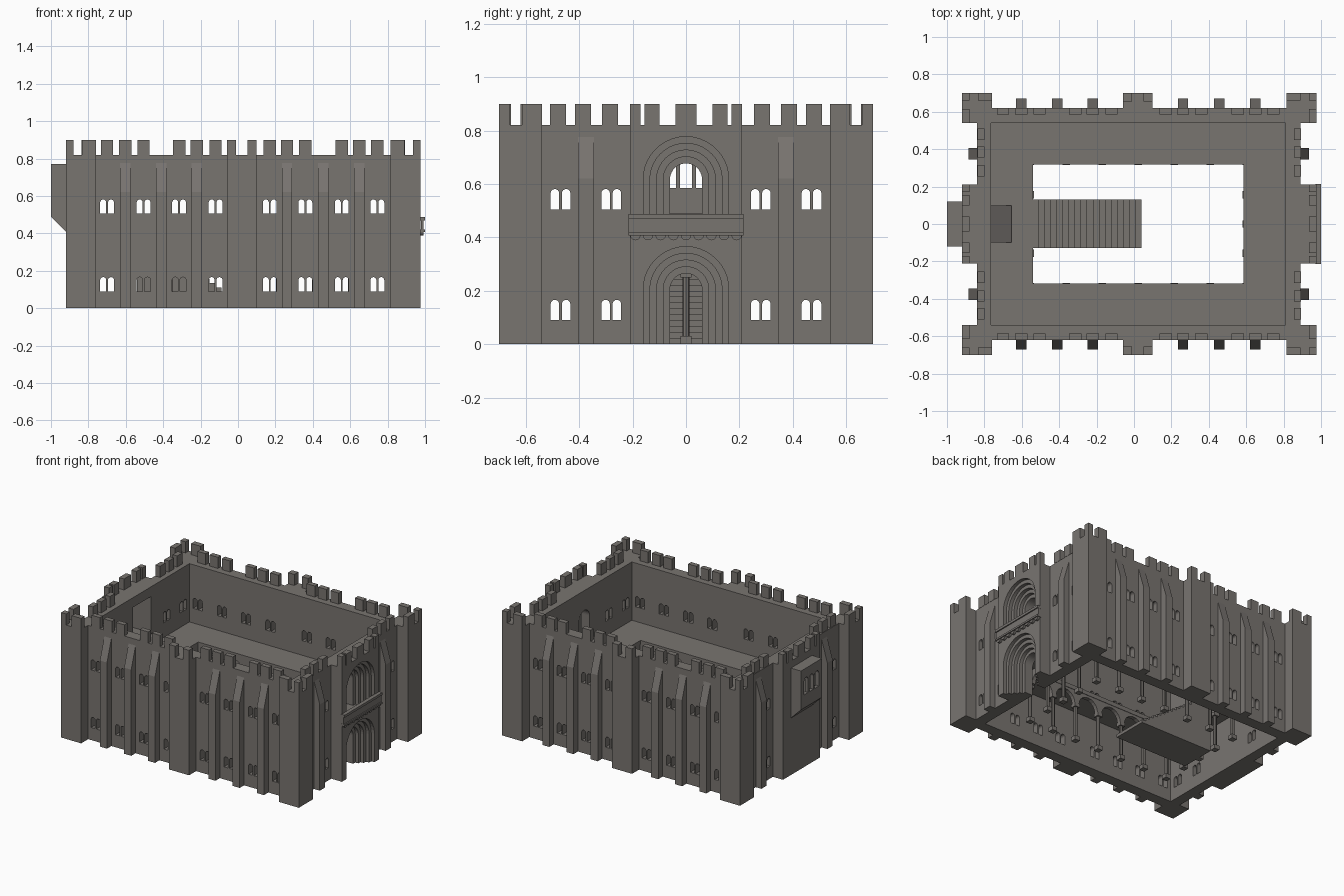
import bpy, bmesh, math

if "Cube" in bpy.data.objects:
    bpy.data.objects.remove(bpy.data.objects["Cube"])

stone = bpy.data.materials.new("grey_stone")
stone.use_nodes = True
stone.diffuse_color = (0.19, 0.176, 0.163, 1)
stone.node_tree.nodes["Principled BSDF"].inputs["Base Color"].default_value = stone.diffuse_color


def prism(bm, pts, axis, a, b):
    """Extrude a (u, z) outline from a to b along the x or y axis."""
    def place(u, z, t):
        return (t, u, z) if axis == "x" else (u, t, z)
    near = [bm.verts.new(place(u, z, a)) for u, z in pts]
    far = [bm.verts.new(place(u, z, b)) for u, z in pts]
    bm.faces.new(near)
    bm.faces.new(far[::-1])
    for i in range(len(pts)):
        j = (i + 1) % len(pts)
        bm.faces.new((near[j], near[i], far[i], far[j]))


def box(bm, x0, x1, y0, y1, z0, z1):
    prism(bm, [(x0, z0), (x1, z0), (x1, z1), (x0, z1)], "y", y0, y1)


def arch(u, r, z0, spring, n=12):
    curve = [(u + r * math.cos(math.pi * i / n), spring + r * math.sin(math.pi * i / n))
             for i in range(n + 1)]
    return [(u + r, z0)] + curve + [(u - r, z0)]


def finish(bm, name):
    bmesh.ops.recalc_face_normals(bm, faces=bm.faces[:])
    mesh = bpy.data.meshes.new(name)
    bm.to_mesh(mesh)
    bm.free()
    mesh.materials.append(stone)
    obj = bpy.data.objects.new(name, mesh)
    bpy.context.collection.objects.link(obj)
    return obj


def boxes(name, specs):
    bm = bmesh.new()
    for s in specs:
        box(bm, *s)
    return finish(bm, name)


def cut(obj, *cutter_meshes):
    """Carve each cutter out of the object in turn."""
    for bm in cutter_meshes:
        cutter = finish(bm, "cutter")
        cutter.hide_render = True
        mod = obj.modifiers.new("cut", "BOOLEAN")
        mod.operation, mod.solver, mod.object = "DIFFERENCE", "EXACT", cutter
        bpy.context.view_layer.update()
        graph = bpy.context.evaluated_depsgraph_get()
        mesh = bpy.data.meshes.new_from_object(obj.evaluated_get(graph))
        obj.modifiers.clear()
        obj.data = mesh
        bpy.data.objects.remove(cutter)


def arch_cutter(pts, a, b):
    bm = bmesh.new()
    prism(bm, pts, "x", a, b)
    return bm


def window_pairs(centres, axis, a, b):
    bm = bmesh.new()
    for c in centres:
        for sill in (0.09, 0.505):
            for side in (-1, 1):
                prism(bm, arch(c + side * 0.021, 0.016, sill, sill + 0.06, 8), axis, a, b)
    return bm


TOP, CREST = 0.82, 0.90
long_windows = [-0.70, -0.505, -0.315, -0.12, 0.17, 0.36, 0.555, 0.745]
long_buttresses = [-0.603, -0.41, -0.22, 0.262, 0.455, 0.648]
long_merlons = [-0.70, -0.603, -0.505, -0.315, -0.22, -0.12,
                0.17, 0.262, 0.36, 0.555, 0.648, 0.745]

# Long curtain walls with paired arched windows
for label, s in (("front", -1), ("back", 1)):
    y0, y1 = sorted((s * 0.54, s * 0.62))
    wall = boxes(label + "_wall", [(-0.84, 0.89, y0, y1, 0, TOP)])
    cut(wall, window_pairs(long_windows, "y", y0 - 0.02, y1 + 0.02))
    boxes(label + "_middle_tower", [(-0.06, 0.10, *sorted((s * 0.54, s * 0.70)), 0, TOP)])

# Short curtain walls either side of the end blocks
for label, x0, x1 in (("left", -0.84, -0.765), ("right", 0.81, 0.89)):
    for end, s in (("front", -1), ("back", 1)):
        wall = boxes(label + "_wall_" + end, [(x0, x1, *sorted((s * 0.21, s * 0.56)), 0, TOP)])
        cut(wall, window_pairs([s * 0.28, s * 0.47], "x", x0 - 0.02, x1 + 0.02))

# Corner towers
boxes("corner_towers", [(x, x + 0.16, *sorted((s * 0.54, s * 0.70)), 0, TOP)
                        for x in (-0.92, 0.815) for s in (-1, 1)])

# Buttresses with sloping tops
bm = bmesh.new()
for s in (-1, 1):
    slope = [(s * 0.61, 0), (s * 0.67, 0), (s * 0.67, 0.62), (s * 0.62, 0.775), (s * 0.61, 0.775)]
    for x in long_buttresses:
        prism(bm, slope, "x", x - 0.028, x + 0.028)
    for wall_x, d in ((0.89, 1), (-0.84, -1)):
        side = [(wall_x - d * 0.01, 0), (wall_x + d * 0.045, 0), (wall_x + d * 0.045, 0.62),
                (wall_x, 0.775), (wall_x - d * 0.01, 0.775)]
        prism(bm, side, "y", s * 0.375 - 0.03, s * 0.375 + 0.03)
finish(bm, "buttresses")

# Gatehouse with stepped round arches, a portal below and a doorway above
gate = boxes("gatehouse", [(0.81, 0.975, -0.21, 0.21, 0, TOP)])
for base, spring in ((-0.02, 0.205), (0.42, 0.617)):
    for i in range(5):
        depth = 0.2 if i == 4 else 0.025 * (i + 1)
        cut(gate, arch_cutter(arch(0, 0.16 - 0.025 * i, base, spring, 20), 0.975 - depth, 1.0))

# Balcony over the portal
bm = bmesh.new()
box(bm, 0.97, 1.0, -0.215, 0.215, 0.407, 0.42)
box(bm, 0.978, 0.992, -0.215, 0.215, 0.42, 0.47)
box(bm, 0.972, 1.0, -0.215, 0.215, 0.47, 0.488)
for i in range(9):
    y = -0.19 + i * 0.0475
    prism(bm, [(y + 0.02 * math.cos(a), 0.409 + 0.02 * math.sin(a))
               for a in (math.pi * (1 + k / 6) for k in range(7))], "x", 0.97, 0.993)
finish(bm, "balcony")

# Left end block with its projecting bay, hollow inside
recess = (-0.975, -0.75, -0.10, 0.10, 0.49, 0.75)
block = boxes("left_end_block", [(-0.92, -0.765, -0.21, 0.21, 0, TOP)])
bm = bmesh.new()
prism(bm, [(-0.92, 0.41), (-1.0, 0.49), (-1.0, 0.77), (-0.92, 0.77)], "y", -0.12, 0.12)
bay = finish(bm, "projecting_bay")
for part in (block, bay):
    hollow = bmesh.new()
    box(hollow, *recess)
    cut(part, hollow)
lights = bmesh.new()
for y in (-0.06, 0, 0.06):
    prism(lights, arch(y, 0.023, 0.585, 0.68, 8), "x", -1.05, -0.96)
cut(bay, lights)

# Ramp from the gallery into the bay
bm = bmesh.new()
prism(bm, [(-0.77, 0.395), (-0.655, 0.395), (-0.655, 0.41), (-0.765, 0.49), (-0.77, 0.49)],
      "y", -0.10, 0.10)
finish(bm, "bay_ramp")

# Battlements
merlons = []
for s in (-1, 1):
    for x in long_merlons:
        merlons.append((x - 0.033, x + 0.033, *sorted((s * 0.585, s * 0.62)), TOP, CREST))
    for x in (-0.06, 0.05):
        merlons.append((x, x + 0.05, *sorted((s * 0.655, s * 0.70)), TOP, CREST))
    for x, d in ((-0.92, 1), (0.975, -1)):
        edge = sorted((x, x + d * 0.04))
        far = sorted((x + d * 0.085, x + d * 0.16))
        merlons.append((*edge, *sorted((s * 0.66, s * 0.70)), TOP, CREST))
        merlons.append((*far, *sorted((s * 0.66, s * 0.70)), TOP, CREST))
        merlons.append((*edge, *sorted((s * 0.54, s * 0.615)), TOP, CREST))
        merlons.append((*edge, *sorted((s * 0.10, s * 0.155)), TOP, CREST))
        merlons.append((*edge, *sorted((s * 0.17, s * 0.21)), TOP, CREST))
        wall = sorted((x + d * 0.083, x + d * 0.12))
        for y in (0.285, 0.385, 0.48):
            merlons.append((*wall, *sorted((s * (y - 0.03), s * (y + 0.03))), TOP, CREST))
for x in (-0.92, 0.935):
    merlons.append((x, x + 0.04, -0.04, 0.04, TOP, CREST))
boxes("battlements", merlons)

# Gallery floor around the open courtyard
X0, X1, Y = -0.54, 0.585, 0.318
LOW, FLOOR = 0.37, 0.40
boxes("gallery_floor", [(-0.77, X0, -0.545, 0.545, LOW, FLOOR),
                        (X1, 0.815, -0.545, 0.545, LOW, FLOOR),
                        (X0, X1, Y, 0.545, LOW, FLOOR),
                        (X0, X1, -0.545, -Y, LOW, FLOOR)])


def arcade(bm, axis, start, end, bays, t):
    """Row of round arches whose spandrels hang below the gallery."""
    step = (end - start) / bays
    r = step / 2 - 0.018
    for i in range(bays):
        a, b = start + i * step, start + (i + 1) * step
        opening = arch((a + b) / 2, r, 0.27, 0.275, 10)
        prism(bm, [(a, 0.27), (a, LOW + 0.005), (b, LOW + 0.005), (b, 0.27)] + opening,
              axis, t - 0.014, t + 0.014)


def column(bm, x, y):
    box(bm, x - 0.02, x + 0.02, y - 0.02, y + 0.02, 0, 0.03)
    box(bm, x - 0.02, x + 0.02, y - 0.02, y + 0.02, 0.25, 0.275)
    ring = [(x + 0.013 * math.cos(k * math.pi / 4), y + 0.013 * math.sin(k * math.pi / 4))
            for k in range(8)]
    low, high = ([bm.verts.new((*p, z)) for p in ring] for z in (0.03, 0.25))
    for k in range(8):
        bm.faces.new((low[k], low[k - 1], high[k - 1], high[k]))


# Arcade and columns carrying the gallery edge
arches, columns = bmesh.new(), bmesh.new()
cx0, cx1, cy = X0 - 0.015, X1 + 0.015, Y - 0.003
for s in (-1, 1):
    arcade(arches, "y", cx0, cx1, 6, s * (cy + 0.02))
    for i in range(7):
        column(columns, cx0 + i * (cx1 - cx0) / 6, s * (cy + 0.02))
for x in (cx0, cx1):
    arcade(arches, "x", -cy, cy, 4, x)
    for i in (1, 2, 3):
        column(columns, x, -cy + i * cy / 2)
finish(arches, "arcade")
finish(columns, "columns")

# Solid straight stair up to the gallery
steps = 18
run, rise = 0.58 / steps, FLOOR / steps
outline = [(X0, 0), (X0 + 0.58, 0)]
for i in range(steps):
    x = X0 + 0.58 - i * run
    outline += [(x, (i + 1) * rise), (x - run, (i + 1) * rise)]
bm = bmesh.new()
prism(bm, outline, "y", -0.127, 0.13)
finish(bm, "courtyard_stair")
